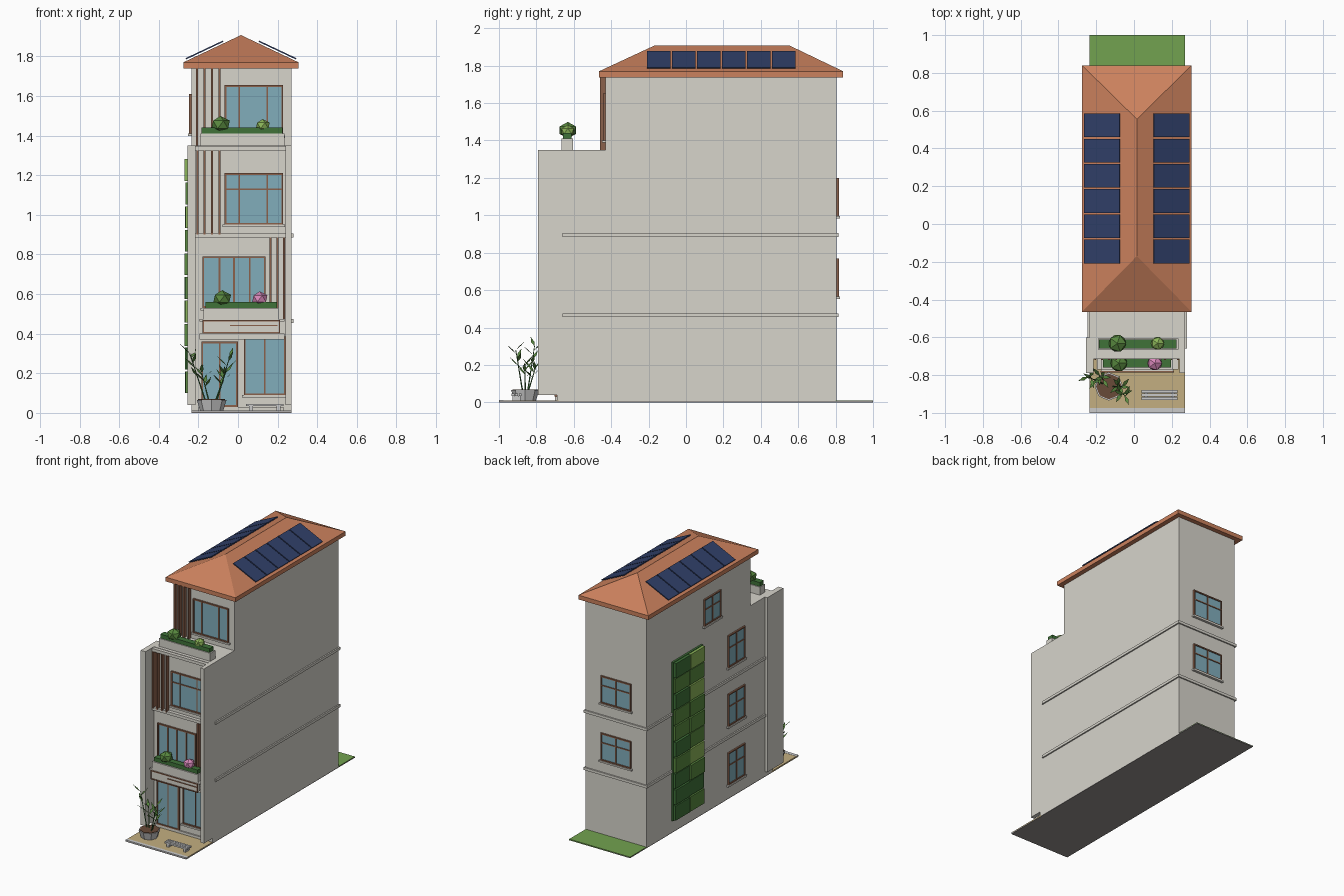
import bpy, bmesh, math, random
from mathutils import Matrix, Vector

if "Cube" in bpy.data.objects:
    bpy.data.objects.remove(bpy.data.objects["Cube"])
random.seed(4)


def mat(name, r, g, b):
    m = bpy.data.materials.new(name)
    m.diffuse_color = (r, g, b, 1)
    m.use_nodes = True
    m.node_tree.nodes["Principled BSDF"].inputs["Base Color"].default_value = m.diffuse_color
    return m


WALL = mat("plaster", 0.68, 0.66, 0.6)
TILE = mat("terracotta", 0.6, 0.22, 0.11)
WOOD = mat("wood", 0.26, 0.12, 0.07)
GLASS = mat("glass", 0.22, 0.42, 0.5)
PANEL = mat("solar", 0.03, 0.05, 0.14)
DARK = mat("dark_green", 0.05, 0.17, 0.04)
MID = mat("mid_green", 0.1, 0.25, 0.05)
LIGHT = mat("light_green", 0.26, 0.46, 0.1)
PINK = mat("pink", 0.7, 0.25, 0.5)
PAVE = mat("paving", 0.55, 0.43, 0.22)
LAWN = mat("lawn", 0.17, 0.36, 0.08)
SOIL = mat("soil", 0.14, 0.07, 0.04)
BASE = mat("base", 0.3, 0.28, 0.27)


def finish(name, bm, m=None, matrix=None):
    bmesh.ops.recalc_face_normals(bm, faces=bm.faces)
    me = bpy.data.meshes.new(name)
    bm.to_mesh(me)
    bm.free()
    ob = bpy.data.objects.new(name, me)
    bpy.context.collection.objects.link(ob)
    if m:
        me.materials.append(m)
    if matrix:
        ob.matrix_world = matrix
    return ob


def boxes(name, items, m=None, matrix=None):
    """One object from boxes given as x0, x1, y0, y1, z0, z1."""
    bm = bmesh.new()
    for x0, x1, y0, y1, z0, z1 in items:
        t = Matrix.Translation(((x0 + x1) / 2, (y0 + y1) / 2, (z0 + z1) / 2))
        s = Matrix.Diagonal((x1 - x0, y1 - y0, z1 - z0, 1))
        bmesh.ops.create_cube(bm, size=1, matrix=t @ s)
    return finish(name, bm, m, matrix)


def window(name, pos, w, h, turn=0, mullions=(0.5,), transom=None, sill=True):
    """Framed window; pos is the middle of the bottom edge on the wall, local -y points outwards."""
    mx = Matrix.Translation(pos) @ Matrix.Rotation(math.radians(turn), 4, 'Z')
    t, d, a = 0.009, 0.012, w / 2
    bars = [(-a, a, -d, 0, 0, t), (-a, a, -d, 0, h - t, h),
            (-a, -a + t, -d, 0, 0, h), (a - t, a, -d, 0, 0, h)]
    for f in mullions:
        bars.append((-a + w * f - 0.004, -a + w * f + 0.004, -d + 0.002, 0, t, h - t))
    if transom:
        bars.append((-a, a, -d + 0.002, 0, h * transom - 0.004, h * transom + 0.004))
    boxes(name + "_frame", bars, WOOD, mx)
    boxes(name + "_glass", [(-a + t, a - t, -0.005, 0.0, t, h - t)], GLASS, mx)
    if sill:
        boxes(name + "_sill", [(-a - 0.01, a + 0.01, -0.018, 0, -0.012, 0)], WALL, mx)


# Plot
boxes("plot_base", [(-0.235, 0.27, -1, 1, 0, 0.006)], BASE)
boxes("front_kerb", [(-0.235, 0.27, -1, -0.975, 0.001, 0.012)])
boxes("front_paving", [(-0.235, 0.27, -0.975, -0.68, 0.001, 0.011)], PAVE)
boxes("back_lawn", [(-0.235, 0.27, 0.8, 1, 0.001, 0.009)], LAWN)

# House body: stepped side profile extruded across the width
bm = bmesh.new()
prof = [(-0.69, 0.002), (0.805, 0.002), (0.805, 1.74), (-0.43, 1.74), (-0.43, 1.35), (-0.69, 1.35)]
f = bm.faces.new([bm.verts.new((-0.235, y, z)) for y, z in prof])
ext = bmesh.ops.extrude_face_region(bm, geom=[f])
bmesh.ops.translate(bm, verts=[v for v in ext["geom"] if isinstance(v, bmesh.types.BMVert)], vec=(0.505, 0, 0))
finish("house_body", bm, WALL)

# Facade fins, floor bands
boxes("left_fin", [(-0.255, -0.215, -0.79, -0.6, 0.04, 1.35)], WALL)
boxes("right_fin", [(0.24, 0.27, -0.79, -0.68, 0.04, 1.35)], WALL)
boxes("facade_bands", [(-0.215, 0.24, -0.715, -0.69, z, z + 0.022) for z in (0.885, 1.325)], WALL)
for i, z in enumerate((0.455, 0.885)):
    boxes(f"string_course_{i}", [(0.265, 0.28, -0.66, 0.815, z, z + 0.02),
                                 (-0.245, -0.23, -0.6, 0.815, z, z + 0.02),
                                 (-0.245, 0.28, 0.8, 0.815, z, z + 0.02)], WALL)

# Hipped roof on its eave slab
X0, X1, Y0, Y1, XM, ZE, ZR = -0.275, 0.305, -0.465, 0.84, 0.015, 1.77, 1.907
boxes("roof_eave", [(X0, X1, Y0, Y1, 1.738, ZE)], TILE)
bm = bmesh.new()
a, b, c, d, r0, r1 = [bm.verts.new(p) for p in (
    (X0, Y0, ZE), (X1, Y0, ZE), (X1, Y1, ZE), (X0, Y1, ZE), (XM, -0.17, ZR), (XM, 0.555, ZR))]
for vs in ((a, b, r0), (b, c, r1, r0), (c, d, r1), (d, a, r0, r1), (d, c, b, a)):
    bm.faces.new(vs)
finish("hip_roof", bm, TILE)

# Solar panels lying along both slopes
ang = math.atan2(ZR - ZE, X1 - XM)
for side, s in (("right", 1), ("left", -1)):
    cx = XM + s * 0.183
    mx = Matrix.Translation((cx, 0, ZR - 0.183 * math.tan(ang) + 0.008)) @ Matrix.Rotation(s * ang, 4, 'Y')
    boxes(f"solar_panels_{side}", [(-0.104, 0.104, -0.208 + i * 0.1335, -0.083 + i * 0.1335, 0, 0.007)
                                   for i in range(6)], PANEL, mx)

# Timber louvres
def louvres(name, xs, y, z0, z1):
    boxes(name, [(x - 0.005, x + 0.005, y - 0.03, y, z0, z1) for x in xs], WOOD)


louvres("louvres_top", (-0.208, -0.17, -0.132, -0.094), -0.43, 1.35, 1.738)
louvres("louvres_third", (-0.205, -0.17, -0.132, -0.094), -0.69, 0.9, 1.325)
louvres("louvres_second", (0.165, 0.2, 0.233), -0.69, 0.475, 0.885)

# Windows and door
window("door", (-0.093, -0.69, 0.03), 0.185, 0.33, sill=False)
window("shop_window", (0.135, -0.69, 0.09), 0.21, 0.295)
window("second_window", (-0.02, -0.69, 0.53), 0.32, 0.26, mullions=(0.27, 0.5, 0.75))
window("third_window", (0.08, -0.69, 0.95), 0.295, 0.26, mullions=(0.25, 0.73), transom=0.69)
window("top_window", (0.08, -0.43, 1.4), 0.295, 0.255, mullions=(0.25, 0.73))
for i, (y, z) in enumerate(((-0.255, 0.11), (-0.255, 0.55), (-0.255, 0.99), (0.03, 1.41))):
    window(f"left_window_{i}", (-0.235, y, z), 0.2, 0.24 if i < 3 else 0.2, -90, transom=0.6)
for i, z in enumerate((0.565, 0.995)):
    window(f"back_window_{i}", (0.015, 0.805, z), 0.25, 0.205, 180, transom=0.65)

# Entrance step, canopy and plain sign board
boxes("door_step", [(-0.2, 0.23, -0.7, -0.69, 0.01, 0.03)], WALL)
boxes("canopy", [(-0.195, 0.235, -0.77, -0.69, 0.462, 0.474), (-0.195, 0.235, -0.72, -0.69, 0.37, 0.4)], WALL)
boxes("sign_board", [(-0.175, 0.21, -0.78, -0.75, 0.405, 0.465)], WALL)
boxes("sign_trim", [(-0.178, 0.213, -0.786, -0.778, 0.402, 0.408), (-0.178, 0.213, -0.786, -0.778, 0.462, 0.468),
                    (-0.178, -0.172, -0.786, -0.778, 0.402, 0.468), (0.207, 0.213, -0.786, -0.778, 0.402, 0.468),
                    (-0.04, 0.2, -0.786, -0.778, 0.438, 0.443)], WOOD)

# Planters with hedge strips and faceted bushes
def bush(name, pos, r, m):
    bm = bmesh.new()
    bmesh.ops.create_icosphere(bm, subdivisions=1, radius=r, matrix=Matrix.Translation(pos))
    for v in bm.verts:
        v.co.z = pos[2] + (v.co.z - pos[2]) * 0.85
    finish(name, bm, m)


boxes("terrace_planter", [(-0.19, 0.235, -0.665, -0.605, 1.345, 1.41)], WALL)
boxes("terrace_hedge", [(-0.185, 0.225, -0.658, -0.612, 1.41, 1.44)], DARK)
bush("terrace_bush_big", (-0.088, -0.632, 1.455), 0.052, MID)
bush("terrace_bush_small", (0.125, -0.632, 1.45), 0.039, LIGHT)
boxes("balcony_planter", [(-0.175, 0.205, -0.77, -0.7, 0.474, 0.53)], WALL)
boxes("balcony_hedge", [(-0.165, 0.197, -0.76, -0.715, 0.53, 0.56)], DARK)
bush("balcony_bush", (-0.08, -0.737, 0.577), 0.05, MID)
bush("balcony_flower_bush", (0.11, -0.737, 0.577), 0.043, PINK)

# Green wall: two columns of planted tiles in mixed greens
tiles = {DARK: [], MID: [], LIGHT: []}
for row in range(10):
    for col in range(2):
        y, z = 0.16 + col * 0.175, 0.1 + row * 0.119
        m = random.choice((DARK, MID, MID, DARK, LIGHT))
        x = -0.262 - random.random() * 0.01
        tiles[m].append((x, -0.23, y, y + 0.168, z, z + 0.11))
for i, (m, items) in enumerate(tiles.items()):
    if items:
        boxes(f"green_wall_tiles_{i}", items, m)
boxes("green_wall_backing", [(-0.25, -0.23, 0.155, 0.51, 0.095, 1.285)], DARK)

# Bench with slats
boxes("bench", [(0.04, 0.23, -0.932 + i * 0.019, -0.917 + i * 0.019, 0.034, 0.046) for i in range(3)]
      + [(x, x + 0.02, -0.928, -0.884, 0.01, 0.034) for x in (0.055, 0.195)])

# Potted bamboo
P = Vector((-0.133, -0.86, 0.0))
bm = bmesh.new()
bmesh.ops.create_cone(bm, cap_ends=True, segments=8, radius1=0.058, radius2=0.075, depth=0.055,
                      matrix=Matrix.Translation(P + Vector((0, 0, 0.0375))))
finish("plant_pot", bm)
bm = bmesh.new()
bmesh.ops.create_cone(bm, cap_ends=True, segments=8, radius1=0.068, radius2=0.068, depth=0.006,
                      matrix=Matrix.Translation(P + Vector((0, 0, 0.066))))
finish("pot_soil", bm, SOIL)
stems, leaves = bmesh.new(), bmesh.new()
for dx, dy, h in ((-0.11, 0.05, 0.3), (-0.05, 0.06, 0.2), (0.09, -0.05, 0.28), (0.07, 0.0, 0.2)):
    p0, p1 = P + Vector((dx * 0.3, dy * 0.3, 0.065)), P + Vector((dx, dy, h))
    v = p1 - p0
    bmesh.ops.create_cone(stems, cap_ends=True, segments=5, radius1=0.004, radius2=0.002, depth=v.length,
                          matrix=Matrix.Translation((p0 + p1) / 2) @ v.to_track_quat('Z', 'Y').to_matrix().to_4x4())
    for k in range(6):
        t = 0.5 + 0.1 * k
        az = k * 2.4 + dx * 20
        out = Vector((math.cos(az), math.sin(az), 0.9)).normalized() * 0.075
        w = Vector((-math.sin(az), math.cos(az), 0)) * 0.01
        q = p0 + v * t
        leaves.faces.new([leaves.verts.new(c) for c in (q, q + out * 0.45 + w, q + out, q + out * 0.45 - w)])
finish("bamboo_stems", stems, DARK)
finish("bamboo_leaves", leaves, MID)
